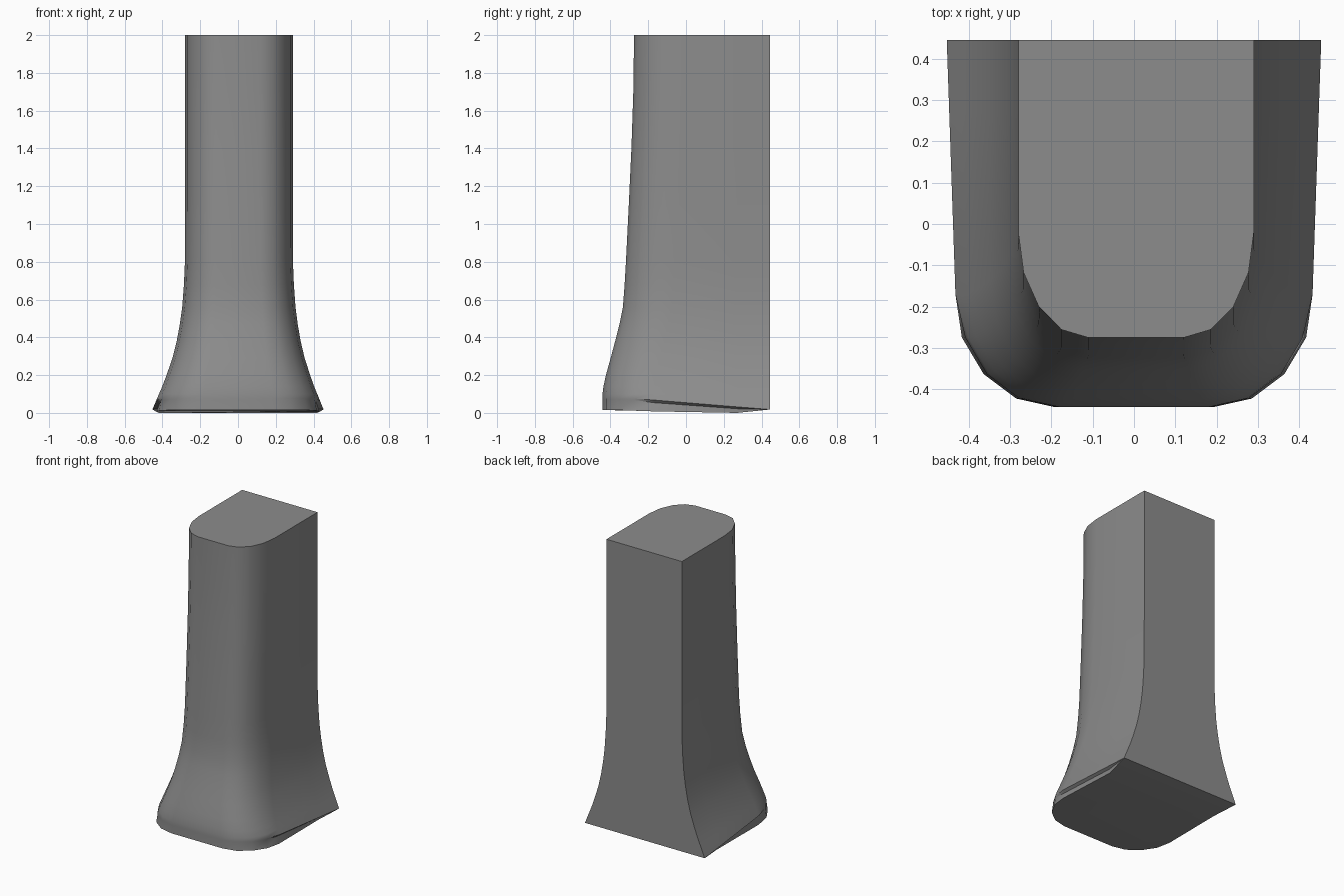
import bpy, bmesh
from math import sin, cos, pi, radians

if "Cube" in bpy.data.objects:
    bpy.data.objects.remove(bpy.data.objects["Cube"])

BACK = 0.445
MID = 0.27


def half_section(hw, front, t):
    """Right half outline: back corner, side point, rounded front corner."""
    rx, ry = 0.17 + 0.073 * t, 0.255 + 0.018 * t
    pts = [(hw, BACK), (hw, MID)]
    for k in range(5):
        a = k * pi / 8
        pts.append((hw - rx + rx * cos(a), front + ry - ry * sin(a)))
    return pts


def add_ring(bm, half, cx=0.0):
    """Mirror a half outline of 3D points into a closed ring."""
    right = [bm.verts.new((x + cx, y, z)) for x, y, z in half]
    left = [bm.verts.new((cx - x, y, z)) for x, y, z in reversed(half)]
    return right + left


bm = bmesh.new()
rings = []

# Upright shaft and flared skirt: height, half width, front depth
levels = [(2, .285, -.275), (1.7, .285, -.279), (1.4, .285, -.289),
          (1.1, .285, -.303), (.8, .286, -.318), (.68, .291, -.325),
          (.56, .300, -.334), (.47, .312, -.352), (.38, .328, -.375),
          (.29, .350, -.399), (.2, .380, -.424), (.14, .402, -.437),
          (.1, .419, -.442)]
for z, hw, front in levels:
    t = (hw - .285) / .15
    rings.append(add_ring(bm, [(x, y, z) for x, y in half_section(hw, front, t)],
                          .005 * (1 - t)))


def shaped_ring(hw, front, widths, heights):
    """Section with its own side widths and a height for every point."""
    half = half_section(hw, front, 1)
    for i, w in enumerate(widths):
        half[i] = (w, half[i][1])
    return add_ring(bm, [(x, y, z) for (x, y), z in zip(half, heights)])


# Slanted rim, undercut beneath it, and foot outline
rings.append(shaped_ring(.427, -.443, (.453, .447, .432),
                         (.018, .032, .068, .076, .076, .076, .076)))
rings.append(shaped_ring(.426, -.443, (.453, .428, .416),
                         (.018, .022, .054, .068, .07, .07, .07)))
rings.append(shaped_ring(.435, -.443, (.453, .420, .432),
                         (.018, .0, .008, .012, .015, .015, .015)))

# Skin the rings and close both ends
n = len(rings[0])
for a, b in zip(rings, rings[1:]):
    for i in range(n):
        j = (i + 1) % n
        bm.faces.new((a[i], a[j], b[j], b[i]))
bm.faces.new(rings[0])
base = rings[-1]
bm.faces.new((base[0], base[1], base[-2], base[-1]))
bm.faces.new(base[1:-1])
bmesh.ops.remove_doubles(bm, verts=bm.verts, dist=1e-5)
bmesh.ops.recalc_face_normals(bm, faces=bm.faces)

mesh = bpy.data.meshes.new("flared_post")
bm.to_mesh(mesh)
bm.free()
post = bpy.data.objects.new("flared_post", mesh)
bpy.context.collection.objects.link(post)

# Dark grey surface
mat = bpy.data.materials.new("dark_grey")
mat.diffuse_color = (.265, .265, .265, 1)
mat.use_nodes = True
mat.node_tree.nodes["Principled BSDF"].inputs["Base Color"].default_value = mat.diffuse_color
mesh.materials.append(mat)

bpy.context.view_layer.objects.active = post
post.select_set(True)
bpy.ops.object.shade_smooth_by_angle(angle=radians(35))
